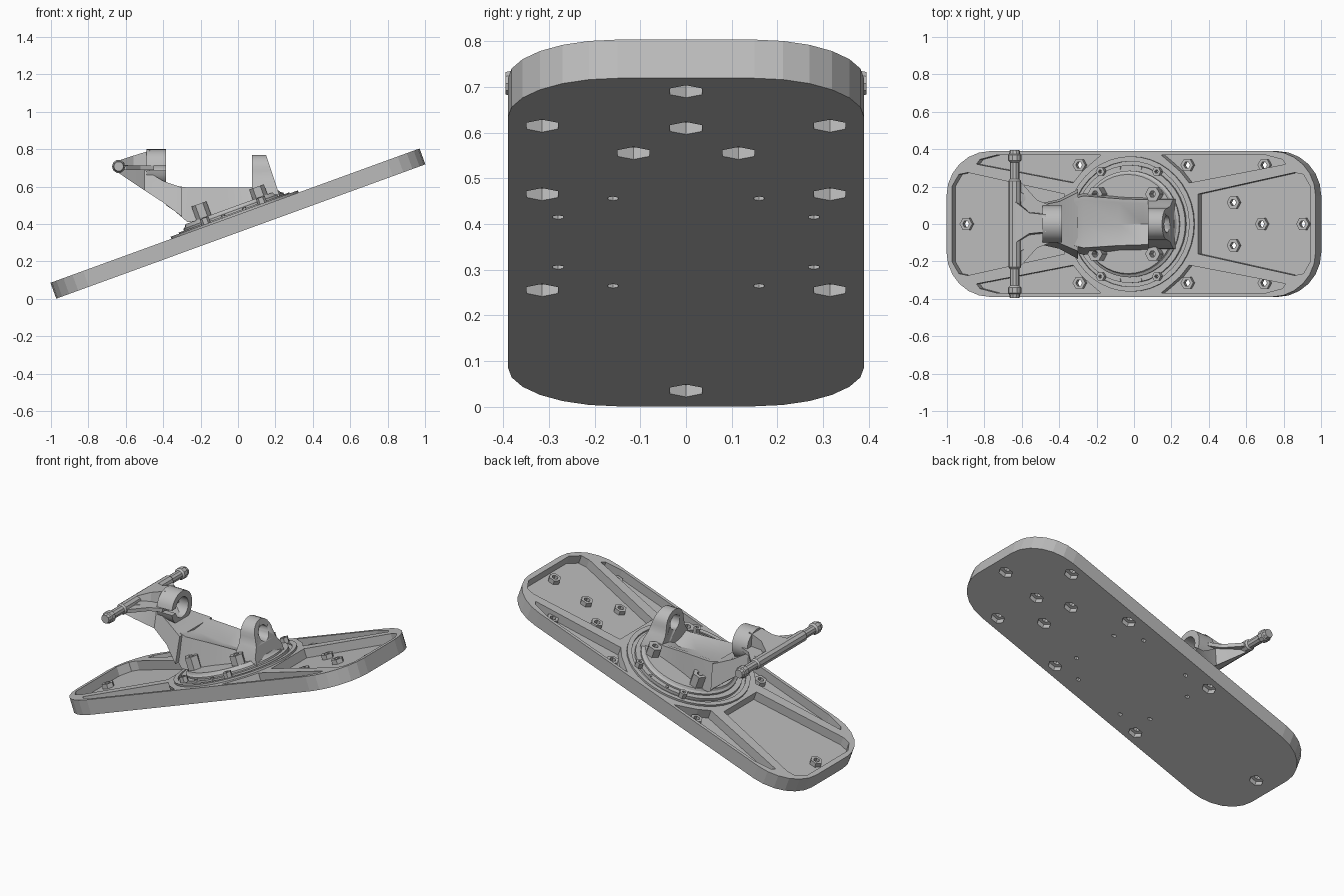
import bpy, bmesh
from math import sin, cos, pi, radians
from mathutils import Matrix, Vector

if "Cube" in bpy.data.objects:
    bpy.data.objects.remove(bpy.data.objects["Cube"])

grey = bpy.data.materials.new("light_grey")
grey.use_nodes = True
colour = (0.5, 0.5, 0.5, 1)
grey.diffuse_color = colour
grey.node_tree.nodes["Principled BSDF"].inputs["Base Color"].default_value = colour

# Frame of the tilted plate: origin under its middle, local z is its normal
TILT = Matrix.Translation((0.015, 0, 0.36)) @ Matrix.Rotation(radians(-20), 4, 'Y')
WORLD = Matrix.Identity(4)


def finish(name, bm, frame=WORLD, smooth=True):
    bmesh.ops.recalc_face_normals(bm, faces=bm.faces)
    bm.transform(frame)
    mesh = bpy.data.meshes.new(name)
    bm.to_mesh(mesh)
    bm.free()
    mesh.materials.append(grey)
    ob = bpy.data.objects.new(name, mesh)
    bpy.context.collection.objects.link(ob)
    if smooth:
        bpy.ops.object.select_all(action='DESELECT')
        ob.select_set(True)
        bpy.context.view_layer.objects.active = ob
        bpy.ops.object.shade_smooth_by_angle(angle=radians(30))
    return ob


def skin(bm, rings, caps=True):
    """Bridge closed rings of points; without caps the last ring joins the first."""
    rows = [[bm.verts.new(p) for p in ring] for ring in rings]
    n = len(rows[0])
    pairs = list(zip(rows, rows[1:])) + ([] if caps else [(rows[-1], rows[0])])
    for a, b in pairs:
        for i in range(n):
            j = (i + 1) % n
            bm.faces.new((a[i], a[j], b[j], b[i]))
    if caps:
        bm.faces.new(rows[0][::-1])
        bm.faces.new(rows[-1])


def circle(r, z, n, at=(0, 0)):
    return [(at[0] + r * cos(2 * pi * i / n), at[1] + r * sin(2 * pi * i / n), z) for i in range(n)]


def slab(bm, outline, z0, z1):
    skin(bm, [[(x, y, z) for x, y in outline] for z in (z0, z1)])


def drum(bm, at, r, z0, z1, n):
    skin(bm, [circle(r, z, n, at) for z in (z0, z1)])


def tube(bm, at, r_in, r_out, z0, z1, n):
    skin(bm, [circle(r, z, n, at) for r, z in
              ((r_in, z0), (r_out, z0), (r_out, z1), (r_in, z1))], caps=False)


def cut(target, cutter):
    mod = target.modifiers.new("cut", 'BOOLEAN')
    mod.operation, mod.solver, mod.object = 'DIFFERENCE', 'EXACT', cutter
    graph = bpy.context.evaluated_depsgraph_get()
    mesh = bpy.data.meshes.new_from_object(target.evaluated_get(graph))
    target.modifiers.clear()
    target.data = mesh
    bpy.data.objects.remove(cutter)


def mirrored(points):
    return [(x, s * y) for x, y in points for s in ((1, -1) if y else (1,))]


# Base plate: long board with rounded corners
corner = [(0.8 + 0.25 * sin(a), 0.15 + 0.24 * cos(a)) for a in [i * pi / 12 for i in range(7)]]
right_end = corner + [(x, -y) for x, y in corner[::-1]]
outline = right_end + [(-x, -y) for x, y in right_end]
bm = bmesh.new()
slab(bm, outline, 0, 0.09)
plate = finish("base_plate", bm, TILT, smooth=False)

# Pockets between the ribs, two end pockets and four side pockets
half_end = [(0.38, 0.16), (0.93, 0.275), (0.98, 0.265), (1.02, 0.2)]
end_pocket = half_end + [(x, -y) for x, y in half_end[::-1]]
side_pocket = [(0.33, 0.22), (0.88, 0.32), (0.86, 0.345), (0.76, 0.37),
               (0.17, 0.37), (0.22, 0.33), (0.28, 0.28)]
bm = bmesh.new()
for sx in (1, -1):
    slab(bm, [(sx * x, y) for x, y in end_pocket], 0.035, 0.2)
    for sy in (1, -1):
        slab(bm, [(sx * x, sy * y) for x, y in side_pocket], 0.035, 0.2)
cut(plate, finish("pocket_cutter", bm, TILT, smooth=False))

# Screw holes, countersunk underneath, with hexagonal collars in the pockets
screws = mirrored([(-0.95, 0), (0.965, 0), (0.73, 0), (0.57, 0.115),
                   (-0.307, 0.315), (0.307, 0.315), (0.745, 0.315)])
pins = mirrored([(s * x, y) for s in (1, -1) for x, y in ((0.28, 0.16), (0.16, 0.28))])
sinks, bores, collars = bmesh.new(), bmesh.new(), bmesh.new()
for at in screws:
    drum(sinks, at, 0.04, -0.05, 0.028, 6)
    drum(bores, at, 0.018, -0.05, 0.2, 6)
    tube(collars, at, 0.018, 0.036, 0.03, 0.062, 6)
for at in pins:
    drum(sinks, at, 0.013, -0.05, 0.05, 6)
cut(plate, finish("sink_cutter", sinks, TILT, smooth=False))
cut(plate, finish("bore_cutter", bores, TILT, smooth=False))
finish("screw_collars", collars, TILT, smooth=False)

# Round swivel seat: outer lip, ring and turntable
bm = bmesh.new()
tube(bm, (0, 0), 0.335, 0.362, 0.08, 0.102, 40)
finish("seat_lip", bm, TILT)
bm = bmesh.new()
drum(bm, (0, 0), 0.315, 0.08, 0.108, 40)
finish("seat_ring", bm, TILT)
bm = bmesh.new()
skin(bm, [circle(r, z, 40) for r, z in ((0.285, 0.1), (0.285, 0.118), (0.272, 0.125), (0.265, 0.138))])
finish("turntable", bm, TILT)

# Bolts on the ring and taller bosses on the turntable
bm = bmesh.new()
for sx in (1, -1):
    for sy in (1, -1):
        tube(bm, (sx * 0.16, sy * 0.28), 0.01, 0.025, 0.1, 0.135, 6)
        tube(bm, (sx * 0.16, sy * 0.16), 0.018, 0.042, 0.12, 0.205 - sx * 0.01, 6)
        drum(bm, (sx * 0.06, sy * 0.3), 0.01, 0.1, 0.115, 6)
finish("seat_bolts", bm, TILT, smooth=False)


def beam(name, sections):
    """Loft along x; each section is x, half width, bottom, top and dip in the top."""
    bm = bmesh.new()
    skin(bm, [[(x, -w * 1.1, lo), (x, w * 1.1, lo), (x, w, hi), (x, w * 0.85, hi),
               (x, 0, hi - dip), (x, -w * 0.85, hi)] for x, w, lo, hi, dip in sections])
    return finish(name, bm)


# Saddle, with a shallow trough between the two uprights
beam("saddle", [(-0.385, 0.11, 0.5, 0.625, 0), (-0.34, 0.13, 0.47, 0.605, 0.01),
                (-0.27, 0.15, 0.41, 0.595, 0.02), (-0.08, 0.135, 0.43, 0.595, 0.04),
                (0.05, 0.13, 0.5, 0.595, 0.05), (0.1, 0.13, 0.52, 0.6, 0.02)])

# Rear arm sweeping up from the saddle to the crossbar
beam("rear_arm", [(-0.655, 0.2, 0.685, 0.72, 0), (-0.59, 0.16, 0.64, 0.715, 0.02),
                  (-0.5, 0.1, 0.58, 0.69, 0.02), (-0.4, 0.12, 0.515, 0.63, 0),
                  (-0.3, 0.17, 0.44, 0.595, 0)])
beam("arm_web", [(-0.65, 0.13, 0.7, 0.735, 0), (-0.56, 0.06, 0.66, 0.765, 0),
                 (-0.47, 0.05, 0.66, 0.793, 0)])


def prism(name, profile, x0, x1):
    bm = bmesh.new()
    skin(bm, [[(x(z), y, z) for y, z in profile] for x in (x0, x1)])
    return finish(name, bm)


def arc(r, z, a0, a1, n):
    steps = [radians(a0 + (a1 - a0) * i / n) for i in range(n + 1)]
    return [(r * cos(a), z + r * sin(a)) for a in steps]


# Split clamp on top of the rear arm
prism("rear_clamp", arc(0.1, 0.7, -172, 172, 24) + arc(0.062, 0.7, 166, -166, 24),
      lambda z: -0.49, lambda z: -0.385)

# Front upright: arched lug with a bore, flaring towards its foot
foot = [(-0.14, 0.5), (0.14, 0.5), (0.13, 0.59), (0.095, 0.64)]
lug = prism("front_lug", foot + arc(0.085, 0.685, 0, 180, 12) + [(-0.095, 0.64), (-0.13, 0.59)],
            lambda z: 0.075, lambda z: 0.15 + (0.77 - z) * 0.33)
bm = bmesh.new()
skin(bm, [[(x, y, z) for y, z in arc(0.045, 0.69, 0, 345, 23)] for x in (0, 0.4)])
cut(lug, finish("lug_cutter", bm))

# Crossbar along y: thick sleeve, thin necks and knobbed tips
steps = [(0, 0.034), (0.23, 0.034), (0.24, 0.026), (0.33, 0.026),
         (0.34, 0.036), (0.37, 0.036), (0.375, 0.03), (0.395, 0.026)]
stations = [(-y, r) for y, r in steps[:0:-1]] + steps
bm = bmesh.new()
skin(bm, [circle(r, y, 10) for y, r in stations])
finish("crossbar", bm, Matrix.Translation((-0.638, 0, 0.708)) @ Matrix.Rotation(radians(-90), 4, 'X'))

# Flared gussets where the arm meets the crossbar
bm = bmesh.new()
for s in (1, -1):
    slab(bm, [(-0.64, s * 0.23), (-0.6, s * 0.22), (-0.52, s * 0.13), (-0.45, s * 0.1),
              (-0.45, s * 0.04), (-0.64, s * 0.04)], 0.69, 0.712)
finish("bar_gussets", bm, smooth=False)
